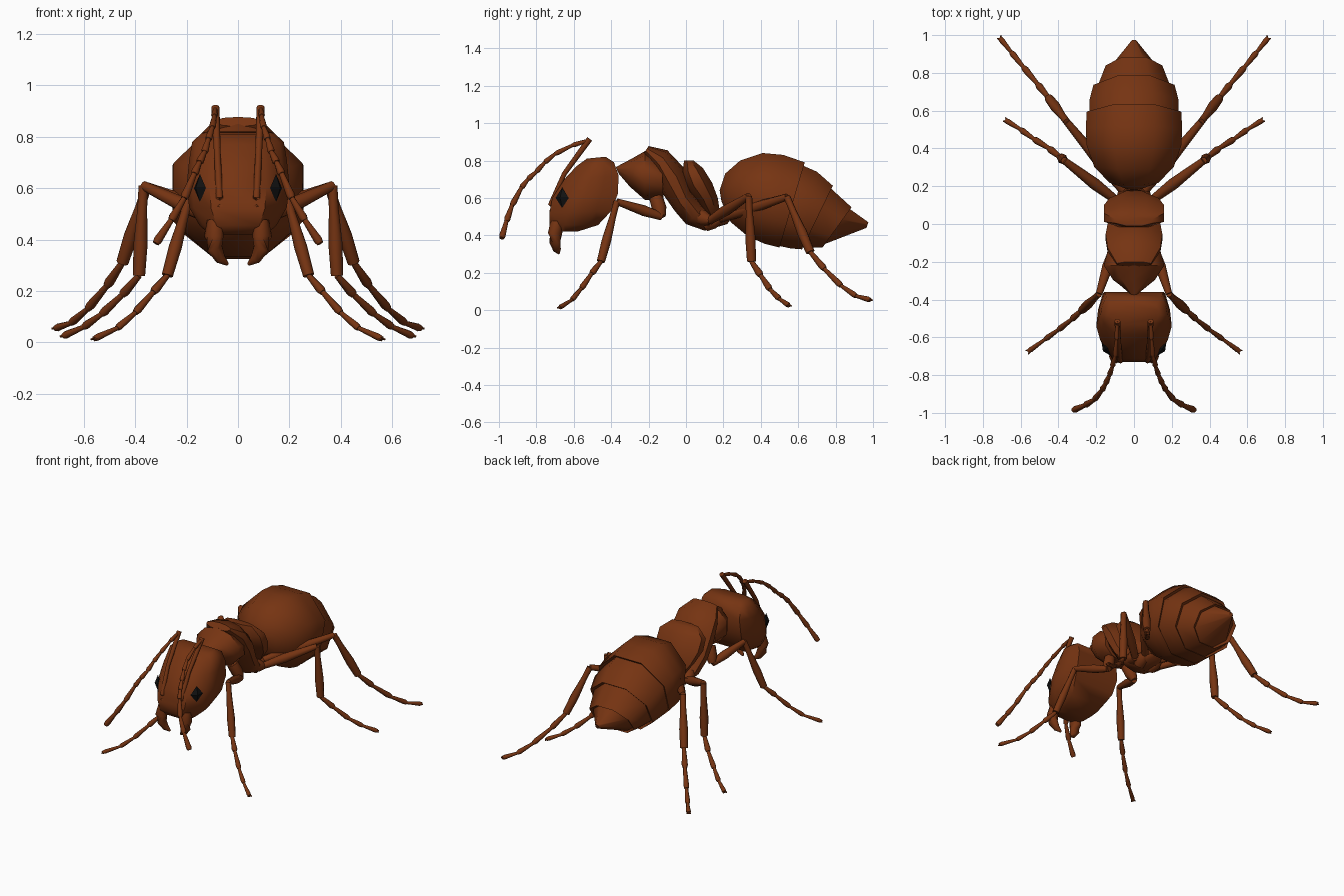
import bpy, bmesh, math
from mathutils import Vector, Matrix


def material(name, rgb):
    m = bpy.data.materials.new(name)
    m.diffuse_color = (*rgb, 1)
    return m


BROWN = material("red brown", (0.18, 0.034, 0.006))
BLACK = material("eye black", (0.006, 0.006, 0.006))


def finish(name, bm, mat, mirror=False, angle=50):
    bmesh.ops.recalc_face_normals(bm, faces=bm.faces[:])
    me = bpy.data.meshes.new(name)
    bm.to_mesh(me)
    bm.free()
    me.materials.append(mat)
    ob = bpy.data.objects.new(name, me)
    bpy.context.collection.objects.link(ob)
    if mirror:
        ob.modifiers.new("mirror", 'MIRROR')
    bpy.ops.object.select_all(action='DESELECT')
    ob.select_set(True)
    bpy.context.view_layer.objects.active = ob
    bpy.ops.object.shade_smooth_by_angle(angle=math.radians(angle))
    return ob


def skin(bm, rings):
    vs = [[bm.verts.new(p) for p in r] for r in rings]
    n = len(vs[0])
    for a, b in zip(vs, vs[1:]):
        for i in range(n):
            j = (i + 1) % n
            bm.faces.new((a[i], a[j], b[j], b[i]))
    bm.faces.new(vs[0])
    bm.faces.new(vs[-1][::-1])


def ngon(n, phase=0.0):
    """Cross-section as (side, up) pairs reaching 1 on both axes."""
    pts = [(math.sin(2 * math.pi * (i + phase) / n),
            math.cos(2 * math.pi * (i + phase) / n)) for i in range(n)]
    k = max(p[0] for p in pts)
    m = max(p[1] for p in pts)
    return [(p[0] / k, p[1] / m) for p in pts]


def loft(name, section, rings):
    """Each ring: upper point (y, z), lower point (y, z), half width."""
    bm = bmesh.new()
    out = []
    for y1, z1, y2, z2, w in rings:
        a, b = Vector((0, y1, z1)), Vector((0, y2, z2))
        c, h = (a + b) / 2, (a - b) / 2
        out.append([c + h * v + Vector((w * u, 0, 0)) for u, v in section])
    skin(bm, out)
    return finish(name, bm, BROWN)


def tube(bm, path, sides=8):
    """path: list of (point, radius)."""
    pts = [Vector(p) for p, r in path]
    rings = []
    for i, (p, r) in enumerate(path):
        d = (pts[min(i + 1, len(pts) - 1)] - pts[max(i - 1, 0)]).normalized()
        ref = Vector((0, 1, 0)) if abs(d.z) > 0.95 else Vector((0, 0, 1))
        s = d.cross(ref).normalized()
        t = s.cross(d)
        rings.append([pts[i] + r * (s * math.cos(a) + t * math.sin(a))
                      for a in (2 * math.pi * k / sides for k in range(sides))])
    skin(bm, rings)


def beads(bm, pts, r0, r1):
    """Jointed tube, each joint flaring towards its far end."""
    n = len(pts) - 1
    for i in range(n):
        r = r0 + (r1 - r0) * i / max(n - 1, 1)
        a, b = Vector(pts[i]), Vector(pts[i + 1])
        tube(bm, [(a, r * 0.75), (a.lerp(b, 0.85), r * 1.2), (b, r * 0.9)])


# Head: wide flat back, narrower face
half = [(0.55, -1), (0.9, -0.4), (1, 0.0), (0.95, 0.5), (0.82, 1)]
head_section = half + [(-u, v) for u, v in half[::-1]]
loft("head", head_section, [
    (-0.43, 0.82, -0.53, 0.81, 0.14), (-0.385, 0.79, -0.585, 0.77, 0.178),
    (-0.36, 0.72, -0.65, 0.70, 0.19), (-0.365, 0.62, -0.715, 0.60, 0.20),
    (-0.40, 0.53, -0.73, 0.52, 0.19), (-0.47, 0.455, -0.73, 0.455, 0.15),
    (-0.58, 0.42, -0.70, 0.42, 0.11)])

# Thorax lobes and waist
loft("front_thorax", ngon(10), [
    (-0.375, 0.765, -0.36, 0.73, 0.02), (-0.29, 0.81, -0.30, 0.66, 0.11),
    (-0.22, 0.85, -0.22, 0.59, 0.16), (-0.13, 0.80, -0.12, 0.59, 0.135)])
loft("middle_thorax", ngon(10), [
    (-0.20, 0.877, -0.225, 0.84, 0.09), (-0.10, 0.855, -0.17, 0.74, 0.14),
    (-0.01, 0.76, -0.13, 0.63, 0.15), (0.03, 0.64, -0.06, 0.53, 0.14),
    (0.10, 0.55, 0.0, 0.46, 0.12), (0.18, 0.49, 0.10, 0.425, 0.08),
    (0.25, 0.50, 0.22, 0.46, 0.04)])
loft("waist_scale", ngon(8, 0.5), [
    (0.04, 0.80, -0.01, 0.80, 0.10), (0.09, 0.76, -0.02, 0.73, 0.16),
    (0.14, 0.68, 0.0, 0.66, 0.16), (0.17, 0.60, 0.06, 0.59, 0.13),
    (0.18, 0.53, 0.11, 0.51, 0.08), (0.16, 0.49, 0.13, 0.48, 0.04)])

# Abdomen with stepped, tilted plates
loft("abdomen", ngon(8, 0.5), [
    (0.18, 0.64, 0.19, 0.58, 0.03), (0.21, 0.73, 0.24, 0.47, 0.13),
    (0.29, 0.80, 0.33, 0.395, 0.21), (0.41, 0.84, 0.42, 0.355, 0.25),
    (0.52, 0.83, 0.48, 0.34, 0.255), (0.635, 0.79, 0.50, 0.335, 0.25),
    (0.62, 0.775, 0.49, 0.345, 0.235), (0.70, 0.74, 0.56, 0.33, 0.235),
    (0.785, 0.665, 0.62, 0.325, 0.215), (0.77, 0.655, 0.61, 0.335, 0.195),
    (0.885, 0.55, 0.73, 0.335, 0.15), (0.87, 0.545, 0.72, 0.345, 0.13),
    (0.975, 0.47, 0.965, 0.44, 0.012)])

# Eyes: diamond shapes on the sides of the face
bm = bmesh.new()
bmesh.ops.create_uvsphere(bm, u_segments=4, v_segments=2, radius=1)
bmesh.ops.transform(bm, verts=bm.verts[:], matrix=(
    Matrix.Translation((0.148, -0.662, 0.60))
    @ Matrix.Rotation(math.atan2(-0.55, 0.83), 4, 'Z')
    @ Matrix.Diagonal((0.02, 0.042, 0.055, 1))))
finish("eyes", bm, BLACK, True, 20)

# Mandibles
bm = bmesh.new()
tube(bm, [((0.085, -0.69, 0.47), 0.035), ((0.095, -0.70, 0.41), 0.038),
          ((0.09, -0.70, 0.365), 0.032), ((0.068, -0.69, 0.325), 0.022),
          ((0.04, -0.68, 0.303), 0.006)])
finish("mandibles", bm, BROWN, True)

# Antennae: long first joint, then a beaded whip
bm = bmesh.new()
tube(bm, [((0.07, -0.715, 0.535), 0.02), ((0.072, -0.725, 0.56), 0.014),
          ((0.08, -0.65, 0.73), 0.013), ((0.088, -0.515, 0.915), 0.016)])
beads(bm, [(0.088, -0.515, 0.91), (0.092, -0.61, 0.88), (0.10, -0.70, 0.835),
           (0.115, -0.755, 0.79), (0.13, -0.80, 0.74), (0.15, -0.845, 0.70),
           (0.17, -0.88, 0.655), (0.21, -0.93, 0.56), (0.26, -0.96, 0.475),
           (0.32, -0.985, 0.385)], 0.011, 0.015)
finish("antennae", bm, BROWN, True)


def leg(name, hip, coxa, knee, ankle, toes, r):
    bm = bmesh.new()
    hip, coxa, knee, ankle = map(Vector, (hip, coxa, knee, ankle))
    tube(bm, [(hip, r * 1.6), (hip.lerp(coxa, 0.6), r * 1.7), (coxa, r)])
    tube(bm, [(coxa, r * 0.9), (coxa.lerp(knee, 0.4), r * 1.25), (knee, r * 0.75)])
    tube(bm, [(knee, r * 0.75), (knee.lerp(ankle, 0.25), r * 0.75),
              (knee.lerp(ankle, 0.65), r * 1.1), (ankle, r * 0.95)])
    beads(bm, [ankle] + toes, r * 0.65, r * 0.5)
    # Forked claw
    tip = Vector(toes[-1])
    d = (tip - Vector(toes[-2])).normalized()
    side = d.cross(Vector((0, 0, 1))).normalized()
    for s in (-1, 1):
        tube(bm, [(tip - d * 0.02, r * 0.35), (tip + d * 0.008 + side * s * 0.012, r * 0.15)], 5)
    finish(name, bm, BROWN, True)


# Legs
leg("front_legs", (0.07, -0.16, 0.60), (0.11, -0.13, 0.50), (0.185, -0.37, 0.58),
    (0.275, -0.455, 0.26), [(0.33, -0.505, 0.195), (0.40, -0.56, 0.115),
                            (0.47, -0.61, 0.055), (0.56, -0.675, 0.014)], 0.023)
leg("middle_legs", (0.06, 0.04, 0.51), (0.10, 0.13, 0.48), (0.368, 0.335, 0.61),
    (0.385, 0.35, 0.26), [(0.45, 0.40, 0.185), (0.53, 0.45, 0.11),
                          (0.60, 0.50, 0.06), (0.68, 0.55, 0.025)], 0.025)
leg("back_legs", (0.04, 0.10, 0.46), (0.06, 0.18, 0.49), (0.355, 0.54, 0.605),
    (0.45, 0.665, 0.31), [(0.51, 0.74, 0.22), (0.585, 0.83, 0.13),
                          (0.65, 0.91, 0.075), (0.71, 0.985, 0.055)], 0.025)
